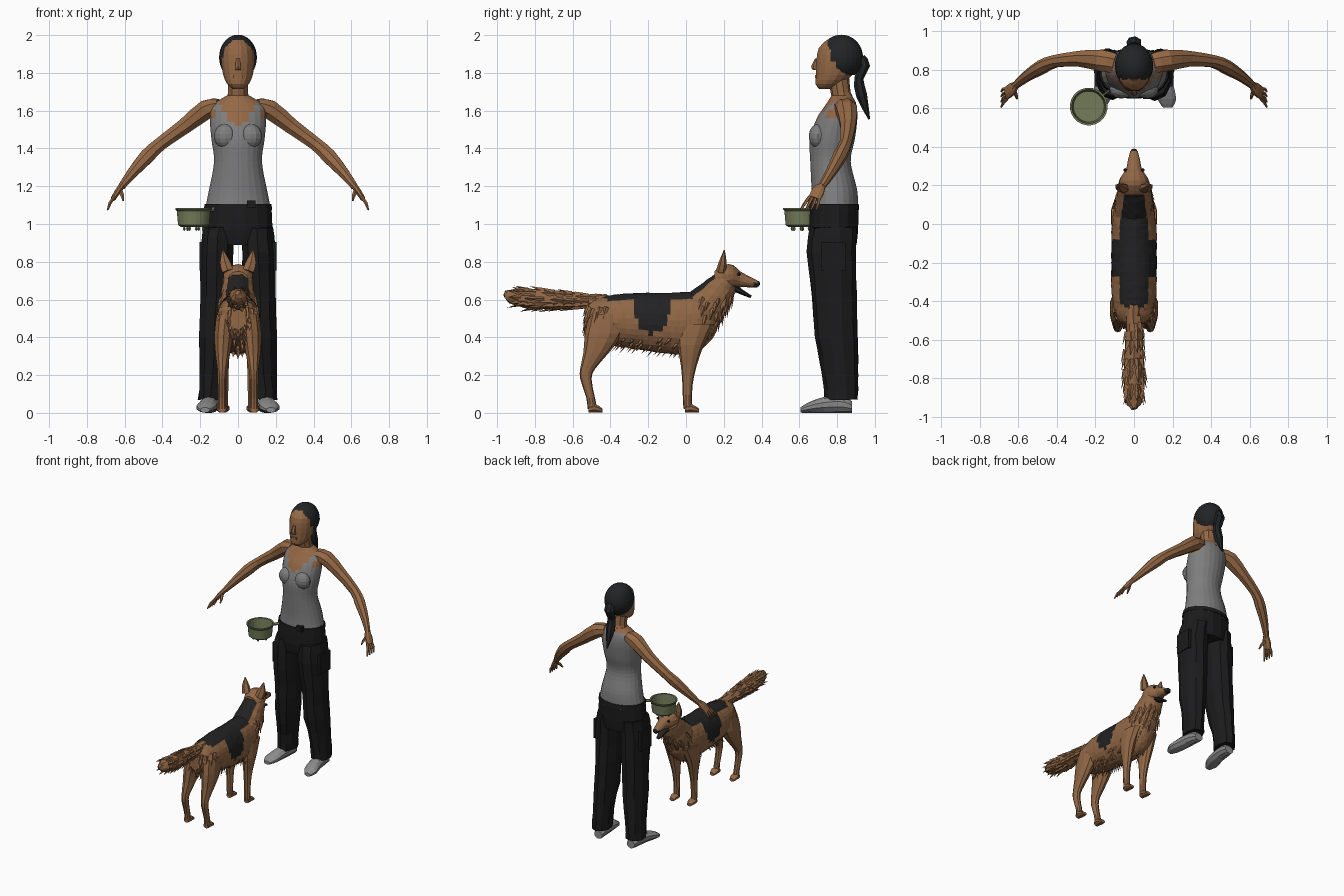
import bpy, bmesh, math, random
from mathutils import Vector, Matrix

random.seed(4)
default = bpy.data.objects.get("Cube")
if default:
    bpy.data.objects.remove(default)

X, Y, Z = Vector((1, 0, 0)), Vector((0, 1, 0)), Vector((0, 0, 1))


def material(name, r, g, b):
    m = bpy.data.materials.new(name)
    m.use_nodes = True
    m.diffuse_color = (r, g, b, 1)
    m.node_tree.nodes["Principled BSDF"].inputs["Base Color"].default_value = (r, g, b, 1)
    return m


skin = material("brown skin", .30, .14, .06)
fur = material("tan fur", .28, .135, .06)
black_fur = material("black fur", .016, .016, .016)
hair_black = material("black hair", .016, .017, .018)
shirt = material("grey shirt", .21, .21, .215)
cloth = material("black cloth", .011, .011, .012)
shoe_grey = material("shoe grey", .26, .26, .26)
green = material("olive enamel", .17, .20, .10)


def finish(name, bm, mats, rule=None, jitter=0):
    bmesh.ops.recalc_face_normals(bm, faces=bm.faces)
    if rule:
        for f in bm.faces:
            f.material_index = int(rule(f.calc_center_median()))
    for v in bm.verts:
        v.co += Vector([random.uniform(-jitter, jitter) for _ in range(3)])
    mesh = bpy.data.meshes.new(name)
    bm.to_mesh(mesh)
    bm.free()
    for m in mats:
        mesh.materials.append(m)
    ob = bpy.data.objects.new(name, mesh)
    bpy.context.scene.collection.objects.link(ob)
    return ob


def spline(keys, steps):
    """Smooth curve through keys of any size."""
    out, last = [], len(keys) - 1
    for i in range(last):
        a, b, c, d = (keys[max(0, min(last, j))] for j in range(i - 1, i + 3))
        for s in range(steps):
            t = s / steps
            out.append([q + t / 2 * (r - p + t * (2 * p - 5 * q + 4 * r - w + t * (3 * q - p - 3 * r + w)))
                        for p, q, r, w in zip(a, b, c, d)])
    return out + [keys[-1]]


def loft(name, keys, mats, sides=10, steps=2, wide=X, axis=None, rule=None, jitter=0):
    """Skin over ellipses; each key is x, y, z, half width, half depth."""
    bm = bmesh.new()
    rows = spline(keys, steps)
    pts = [Vector(k[:3]) for k in rows]
    rings = []
    for i, k in enumerate(rows):
        d = axis or (pts[min(i + 1, len(pts) - 1)] - pts[max(i - 1, 0)]).normalized()
        w = (wide - d * wide.dot(d)).normalized()
        h = d.cross(w)
        angles = [math.tau * (j + .5) / sides for j in range(sides)]
        rings.append([bm.verts.new(pts[i] + w * k[3] * math.cos(a) + h * k[4] * math.sin(a)) for a in angles])
    for a, b in zip(rings, rings[1:]):
        for j in range(sides):
            n = (j + 1) % sides
            bm.faces.new((a[j], a[n], b[n], b[j]))
    bm.faces.new(rings[0])
    bm.faces.new(rings[-1])
    return finish(name, bm, mats, rule, jitter)


def ball(name, loc, size, mat, drop=None, segs=12):
    bm = bmesh.new()
    bmesh.ops.create_uvsphere(bm, u_segments=segs, v_segments=segs * 3 // 4, radius=1,
                              matrix=Matrix.Translation(loc) @ Matrix.Diagonal((*size, 1)))
    if drop:
        gone = [f for f in bm.faces if drop(f.calc_center_median())]
        bmesh.ops.delete(bm, geom=gone, context="FACES")
    return finish(name, bm, [mat])


def box(name, loc, size, mat):
    bm = bmesh.new()
    bmesh.ops.create_cube(bm, size=1, matrix=Matrix.Translation(loc) @ Matrix.Diagonal((*size, 1)))
    return finish(name, bm, [mat])


def tufts(name, host, count, length, keep, drift, mat):
    """Thin pointed locks lying on chosen faces of a part."""
    bm = bmesh.new()
    faces = [f for f in host.data.polygons if keep(f.center)]
    for f in random.choices(faces, k=count):
        flow = (drift + f.normal * .35).normalized()
        side = f.normal.cross(flow).normalized() * length * .3
        base = f.center - flow * length * .4
        tip = bm.verts.new(f.center + flow * length * random.uniform(.5, 1))
        foot = [bm.verts.new(p) for p in (base + side, base - side, base + f.normal * length * .25)]
        for j in range(3):
            bm.faces.new((foot[j], foot[(j + 1) % 3], tip))
    finish(name, bm, [mat])


# Torso with a scooped top and bare shoulders
def bare(c):
    scoop = c.y < .8 and c.z > 1.52 + 12 * c.x ** 2
    armhole = c.z > 1.56 and abs(c.x) > .125
    return c.z > 1.65 or scoop or armhole


loft("torso", [(0, .785, 1.07, .178, .128), (0, .785, 1.18, .155, .122), (0, .765, 1.33, .128, .108),
               (0, .775, 1.45, .142, .12), (0, .80, 1.56, .15, .108), (0, .82, 1.63, .135, .082),
               (0, .825, 1.68, .06, .055)], [shirt, skin], 24, 5, axis=Z, rule=bare)
loft("neck", [(0, .84, 1.62, .075, .065), (0, .82, 1.69, .056, .052), (0, .805, 1.80, .056, .058)], [skin])

# Head, face and hair
loft("head", [(0, .735, 1.715, .028, .03), (0, .755, 1.74, .058, .07), (0, .785, 1.79, .080, .098),
              (0, .80, 1.86, .089, .112), (0, .81, 1.93, .083, .11), (0, .815, 1.975, .05, .07)],
     [skin], 16, 2, axis=Z)
loft("nose", [(0, .695, 1.875, .011, .012), (0, .685, 1.835, .017, .022), (0, .69, 1.815, .02, .018)],
     [skin], 6, axis=Z)
box("lips", (0, .695, 1.78), (.045, .024, .018), skin)
ball("hair", (0, .822, 1.882), (.1, .115, .12), hair_black, segs=24,
     drop=lambda c: c.y < .79 and c.z < 1.925 + .25 * c.x + .1 * (.75 - c.y) - max(0, c.y - .74) * 2
     or c.z < 1.785)
loft("ponytail", [(0, .925, 1.88, .03, .025), (0, .945, 1.84, .04, .03), (0, .915, 1.77, .03, .025),
                  (0, .93, 1.68, .034, .03), (0, .97, 1.555, .004, .005)], [hair_black], 7)

# Trousers, belt and shoes
loft("trouser_hips", [(0, .785, .89, .17, .12), (0, .782, .97, .186, .132), (0, .785, 1.09, .18, .13)],
     [cloth], 16, axis=Z)
loft("belt", [(0, .785, 1.075, .184, .134), (0, .785, 1.105, .181, .132)], [cloth], 16, 1, axis=Z)
box("belt_buckle", (.07, .664, 1.105), (.045, .03, .04), cloth)
for s, side in ((1, "left"), (-1, "right")):
    loft(side + "_trouser_leg", [(s * .1, .78, .98, .088, .125), (s * .11, .772, .85, .093, .13),
                                 (s * .115, .785, .62, .088, .118), (s * .125, .795, .4, .083, .112),
                                 (s * .138, .815, .2, .068, .095), (s * .145, .82, .07, .068, .088)],
         [cloth], 10, 2, axis=Z, jitter=.004)
    box(side + "_pocket", (s * .19, .78, .83), (.03, .13, .15), cloth)
    loft(side + "_shoe", [(s * .14, .88, .03, .035, .03), (s * .145, .83, .045, .045, .045),
                          (s * .155, .73, .042, .05, .042), (s * .17, .65, .028, .052, .028),
                          (s * .175, .605, .015, .025, .014)], [shoe_grey], 10, 2, axis=-Y)
    ball(side + "_bust", (s * .066, .70, 1.465), (.062, .05, .065), shirt)

    # Arm, palm and fingers
    loft(side + "_arm", [(s * .10, .835, 1.625, .055, .04), (s * .17, .85, 1.605, .06, .055),
                         (s * .28, .858, 1.52, .044, .045), (s * .41, .845, 1.425, .034, .038),
                         (s * .48, .815, 1.36, .038, .042), (s * .56, .765, 1.27, .028, .03),
                         (s * .615, .72, 1.2, .02, .02)], [skin], 8, 2, wide=Y)
    loft(side + "_palm", [(s * .612, .722, 1.205, .02, .018), (s * .635, .70, 1.175, .035, .017),
                          (s * .66, .68, 1.135, .034, .014)], [skin], 8, 2, wide=Y)
    for i in range(4):
        o = (i - 1.5) * .017
        loft(f"{side}_finger_{i + 1}", [(s * .655, .68 + o, 1.145, .009, .009),
                                        (s * .678, .665 + o * 1.4, 1.11, .009, .009),
                                        (s * .69, .648 + o * 1.6, 1.075, .005, .005)], [skin], 5, 1, wide=Y)
    loft(side + "_thumb", [(s * .625, .70, 1.18, .013, .013), (s * .612, .67, 1.15, .01, .01),
                           (s * .608, .65, 1.125, .005, .005)], [skin], 5, 1, wide=Y)

# Open pot: one turned profile with an inner wall
pot = (-.235, .61)
loft("pot", [(*pot, z, r, r) for z, r in ((.985, .07), (.995, .083), (1.07, .09), (1.078, .098), (1.086, .098),
                                         (1.084, .088), (1.0, .08), (.998, .02))], [green], 24, 1, axis=Z)
loft("pot_handle", [(-.165, .665, 1.075, .012, .006), (-.12, .70, 1.08, .012, .006)], [green], 6, 1, wide=Z)
for i in range(6):
    ball(f"pot_stud_{i + 1}", (pot[0] + .05 * math.cos(i), pot[1] + .05 * math.sin(i), .975),
         (.008, .008, .012), green, segs=6)


# Dog body with a dark saddle
def saddle(c):
    top = -.44 < c.y < .06 and c.z > .598 and abs(c.x) < .04 + max(0, c.y + .44)
    return top or ((c.y + .18) / .1) ** 2 + ((c.z - .585) / .165) ** 2 < 1


body = loft("dog_body", [(0, y, z, w, h) for y, z, w, h in (
    (-.535, .50, .04, .06), (-.48, .495, .095, .11), (-.38, .49, .115, .135), (-.25, .485, .118, .15),
    (-.1, .475, .118, .16), (0, .475, .115, .165), (.09, .49, .1, .145), (.15, .50, .065, .09),
    (.17, .50, .02, .03))], [fur, black_fur], 32, 6, axis=Y, rule=saddle, jitter=.002)
neck = loft("dog_neck", [(0, .03, .49, .1, .125), (0, .10, .555, .1, .115), (0, .165, .635, .088, .092),
                         (0, .215, .70, .078, .07)], [fur, black_fur], 18, 4, jitter=.003,
            rule=lambda c: abs(c.x) < .05 and c.z > .56 + c.y * .9 and c.y < .15)

# Dog head
loft("dog_head", [(0, .15, .70, .055, .05), (0, .20, .715, .08, .07), (0, .25, .72, .066, .062),
                  (0, .285, .708, .042, .043), (0, .33, .695, .033, .03), (0, .378, .682, .02, .019)],
     [fur, black_fur], 14, 2, axis=Y, rule=lambda c: c.y > .35 and c.z < .69)
loft("dog_jaw", [(0, .25, .665, .04, .022), (0, .30, .637, .027, .014), (0, .345, .614, .014, .008)],
     [black_fur], 8)
ball("dog_nose", (0, .378, .684), (.018, .014, .016), black_fur, segs=8)
for s, side in ((1, "left"), (-1, "right")):
    ball(f"dog_{side}_eye", (s * .046, .28, .735), (.01, .01, .009), black_fur, segs=6)
    loft(f"dog_{side}_ear", [(s * .055, .185, .75, .034, .026), (s * .07, .195, .80, .03, .02),
                             (s * .08, .203, .862, .003, .003)], [fur], 6, 2)
    loft(f"dog_{side}_front_leg", [(s * .07, .05, .47, .05, .10), (s * .08, .025, .36, .042, .07),
                                   (s * .077, .015, .25, .03, .042), (s * .075, .008, .15, .025, .027),
                                   (s * .075, .008, .05, .024, .024), (s * .075, .015, .02, .024, .026)],
         [fur], 10, 2, axis=-Z)
    loft(f"dog_{side}_hind_leg", [(s * .065, -.42, .52, .05, .09), (s * .075, -.435, .42, .052, .1),
                                  (s * .08, -.475, .32, .042, .068), (s * .083, -.52, .235, .028, .04),
                                  (s * .085, -.53, .18, .024, .03), (s * .085, -.505, .08, .022, .023),
                                  (s * .085, -.495, .02, .024, .026)], [fur], 10, 2, axis=-Z)
    for part, x, y in (("front", .075, .03), ("hind", .085, -.48)):
        loft(f"dog_{side}_{part}_paw", [(s * x, y - .035, .02, .022, .02), (s * x, y, .024, .032, .024),
                                        (s * x, y + .038, .012, .02, .012)], [fur], 8, 2, axis=Y)

# Bushy tail and shaggy locks
tail = loft("dog_tail", [(0, -.42, .59, .035, .035), (0, -.52, .595, .038, .035), (0, -.65, .595, .05, .045),
                         (0, -.80, .602, .056, .055), (0, -.91, .615, .046, .045), (0, -.96, .635, .012, .015)],
            [fur], 10, 3, jitter=.005)
tufts("tail_locks", tail, 110, .06, lambda c: -.91 < c.y < -.5, -Y, fur)
tufts("belly_locks", body, 60, .05, lambda c: c.z < .39 and c.y < .08, -Y * .6 - Z * .5, fur)
tufts("chest_locks", neck, 70, .055, lambda c: c.z < .6 and c.y > .08, -Z - Y * .3, fur)
tufts("rump_locks", body, 50, .05, lambda c: c.y < -.42 and c.z < .55, -Z - Y * .2, fur)
